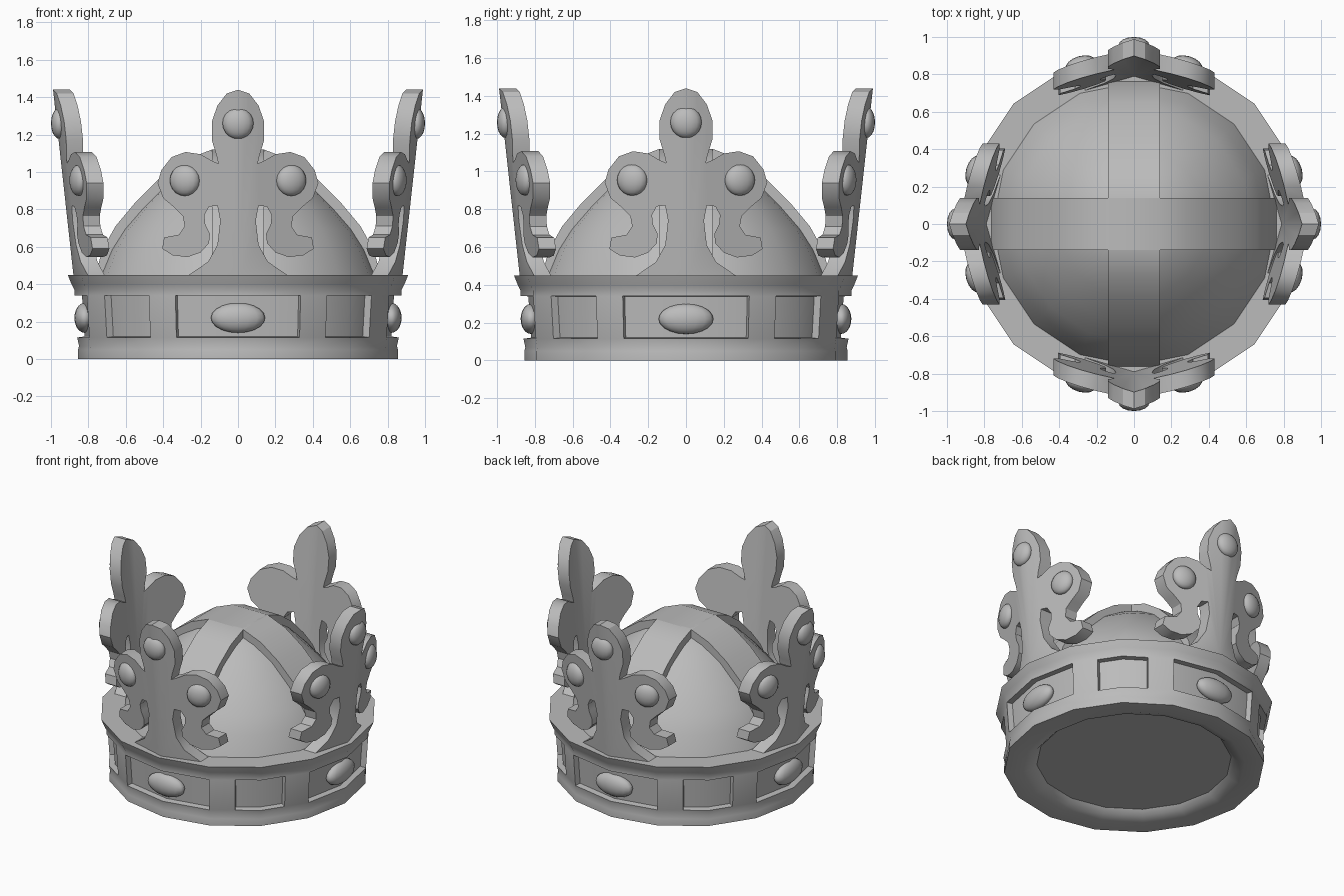
import bpy, bmesh
from math import radians, degrees, cos, sin, atan, hypot
from mathutils import Matrix, Vector

cube = bpy.data.objects.get("Cube")
if cube:
    bpy.data.objects.remove(cube, do_unlink=True)

GREY = (0.5, 0.5, 0.5, 1)
metal = bpy.data.materials.new("grey_metal")
metal.use_nodes = True
metal.diffuse_color = GREY
metal.node_tree.nodes["Principled BSDF"].inputs["Base Color"].default_value = GREY


def finish(name, bm, matrix=Matrix(), angle=35):
    """Turn a bmesh into a shaded object in the scene."""
    bmesh.ops.transform(bm, matrix=matrix, verts=bm.verts)
    mesh = bpy.data.meshes.new(name)
    bm.to_mesh(mesh)
    bm.free()
    mesh.materials.append(metal)
    mesh.shade_smooth()
    mesh.set_sharp_from_angle(angle=radians(angle))
    obj = bpy.data.objects.new(name, mesh)
    bpy.context.collection.objects.link(obj)
    return obj


def lathe(profile, angles):
    """Sweep (radius, z) points around a sixteen-sided outline."""
    bm = bmesh.new()
    rings = []
    for a in angles:
        off = (a % 22.5) - 11.25
        k = cos(radians(11.25)) / cos(radians(off))
        rings.append([bm.verts.new((r * k * cos(radians(a)), r * k * sin(radians(a)), z))
                      for r, z in profile])
    for i, ring in enumerate(rings):
        nxt = rings[(i + 1) % len(rings)]
        for j in range(len(profile) - 1):
            bm.faces.new((ring[j], nxt[j], nxt[j + 1], ring[j + 1]))
    bmesh.ops.remove_doubles(bm, verts=bm.verts, dist=1e-4)
    bmesh.ops.recalc_face_normals(bm, faces=bm.faces)
    return bm


def gem(name, location, size, turn):
    bm = bmesh.new()
    bmesh.ops.create_uvsphere(bm, u_segments=16, v_segments=10, radius=1)
    local = Matrix.Translation(location) @ Matrix.Rotation(turn[0], 4, 'Z')
    finish(name, bm, turn[1] @ local @ Matrix.Diagonal((*size, 1)), 80)


# Headband with recessed panels
PANEL_LOW, PANEL_HIGH = 0.115, 0.34
band_profile = [(0, .05), (.64, .05), (.67, .02), (.73, 0), (.855, 0), (.855, .05),
                (.85, .07), (.86, PANEL_LOW), (.875, PANEL_HIGH), (.875, .37),
                (.89, .40), (.91, .45), (.74, .45)]
angles = [q * 90 + a for q in range(4) for a in (0, 22.5, 33.75, 45, 56.25, 67.5)]
bm = lathe(band_profile, angles)
# keep outward winding on the outer wall
outer = max(bm.faces, key=lambda f: f.calc_center_median().xy.length)
if outer.normal.dot(outer.calc_center_median()) < 0:
    bmesh.ops.reverse_faces(bm, faces=bm.faces)
panels = []
for f in bm.faces:
    c = f.calc_center_median()
    a = degrees(Vector((1, 0)).angle_signed(c.xy, 0)) % 90
    from_front = min(a, 90 - a)
    zs = [v.co.z for v in f.verts]
    if min(zs) > PANEL_LOW - .01 and max(zs) < PANEL_HIGH + .01:
        if from_front < 22 or from_front > 34:
            panels.append(f)
bmesh.ops.inset_region(bm, faces=panels, thickness=0.003, depth=-0.04,
                       use_even_offset=True, use_boundary=True)
finish("headband", bm, angle=32)

# Cap dome
cap_curve = [(.76, .44), (.70, .585), (.63, .695), (.53, .81), (.40, .94),
             (.27, 1.03), (.14, 1.085), (0, 1.095)]
finish("cap_dome", lathe(cap_curve, [i * 22.5 for i in range(16)]), angle=60)

# Two crossing straps over the dome
strap_curve = [(.765, .44), (.725, .585), (.655, .71), (.555, .83), (.42, .965),
               (.28, 1.065), (.14, 1.12)]
HALF = 0.14
for i, name in enumerate(("strap_side_to_side", "strap_front_to_back")):
    bm = bmesh.new()
    top = [(-x, z) for x, z in strap_curve] + [(x, z) for x, z in reversed(strap_curve)]
    rows = []
    for x, z in top:
        n = Vector((x, z - .4)).normalized() * .06
        rows.append([bm.verts.new(p) for p in (
            (x, -HALF, z), (x, HALF, z),
            (x - n.x, HALF, z - n.y), (x - n.x, -HALF, z - n.y))])
    for a, b in zip(rows, rows[1:]):
        for j in range(4):
            k = (j + 1) % 4
            bm.faces.new((a[j], a[k], b[k], b[j]))
    bmesh.ops.recalc_face_normals(bm, faces=bm.faces)
    finish(name, bm, Matrix.Rotation(radians(90 * i), 4, 'Z'))

# Half outline of a leaf ornament, from tip down to foot
outline = [(0, 1.44), (.06, 1.42), (.11, 1.355), (.14, 1.27), (.14, 1.17), (.115, 1.09),
           (.105, 1.045), (.14, 1.06), (.2, 1.095), (.28, 1.107), (.355, 1.08),
           (.41, 1.01), (.43, .94), (.40, .86), (.34, .81), (.295, .765), (.285, .71),
           (.315, .665), (.395, .65), (.405, .59), (.35, .555), (.27, .545),
           (.20, .57), (.155, .62), (.15, .67), (.175, .72), (.18, .77), (.155, .815),
           (.11, .82), (.095, .74), (.11, .61), (.16, .52), (.27, .445), (0, .445)]
LEAN, SWEEP, THICK = 0.11, 0.29, 0.09


def front_y(x, z):
    """Outer face of an ornament: leans out, swept back on both sides."""
    return -(.88 + LEAN * (z - .45) - SWEEP * abs(x))


def ornament(name, spin):
    bm = bmesh.new()
    for side in (-1, 1):
        front = [bm.verts.new((side * x, front_y(x, z), z)) for x, z in outline]
        back = [bm.verts.new((side * x, front_y(x, z) + THICK, z)) for x, z in outline]
        bm.faces.new(front)
        bm.faces.new(list(reversed(back)))
        for i in range(len(outline) - 1):
            bm.faces.new((front[i], back[i], back[i + 1], front[i + 1]))
    bmesh.ops.remove_doubles(bm, verts=bm.verts, dist=1e-4)
    bmesh.ops.recalc_face_normals(bm, faces=bm.faces)
    finish(name, bm, spin, 33)


# Four ornaments with their gems, one on each side
for i, side in enumerate(("front", "left", "back", "right")):
    spin = Matrix.Rotation(radians(90 * i), 4, 'Z')
    ornament(side + "_leaf_ornament", spin)
    gem(side + "_tip_gem", (0, -.955, 1.26), (.083, .045, .083), (0, spin))
    for s, hand in ((-1, "a"), (1, "b")):
        gem(f"{side}_leaf_gem_{hand}", (s * .285, front_y(.285, .955), .955),
            (.083, .045, .083), (s * atan(SWEEP), spin))
    gem(side + "_band_gem", (0, -.82, .22), (.145, .055, .08), (0, spin))
